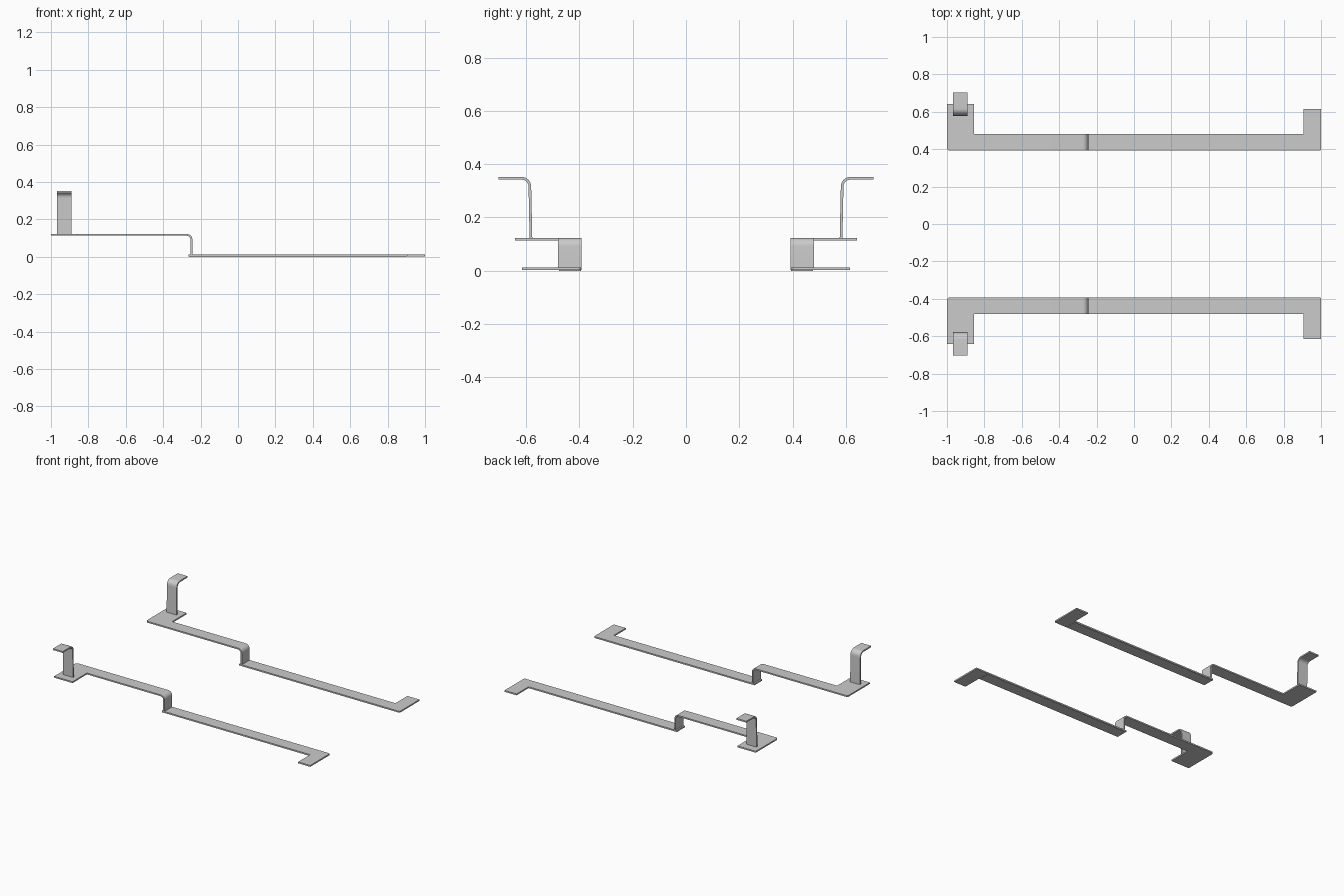
import bpy, bmesh
from math import sin, cos, pi
from mathutils import Vector

if "Cube" in bpy.data.objects:
    bpy.data.objects.remove(bpy.data.objects["Cube"])

T = 0.01  # sheet thickness


def finish(name, bm):
    """Make a smooth-shaded object mirrored across the y = 0 plane."""
    bmesh.ops.recalc_face_normals(bm, faces=bm.faces)
    mesh = bpy.data.meshes.new(name)
    bm.to_mesh(mesh)
    bm.free()
    ob = bpy.data.objects.new(name, mesh)
    bpy.context.collection.objects.link(ob)
    m = ob.modifiers.new("Mirror", 'MIRROR')
    m.use_axis = (False, True, False)
    m.use_mirror_merge = False
    bpy.ops.object.select_all(action='DESELECT')
    ob.select_set(True)
    bpy.context.view_layer.objects.active = ob
    bpy.ops.object.shade_smooth_by_angle(angle=0.6)
    return ob


def prism(name, outline, offset):
    """Extrude a flat outline along a vector into a closed solid."""
    bm = bmesh.new()
    face = bm.faces.new([bm.verts.new(p) for p in outline])
    ext = bmesh.ops.extrude_face_region(bm, geom=[face], use_keep_orig=True)
    verts = [g for g in ext["geom"] if isinstance(g, bmesh.types.BMVert)]
    bmesh.ops.translate(bm, verts=verts, vec=offset)
    return finish(name, bm)


def strip_profile(path):
    """Give a 2D centreline the sheet thickness and return a closed outline."""
    pts = [Vector(p) for p in path]
    a, b = [], []
    for i, p in enumerate(pts):
        d = (pts[min(i + 1, len(pts) - 1)] - pts[max(i - 1, 0)]).normalized()
        n = Vector((-d.y, d.x)) * T / 2
        a.append(p + n)
        b.append(p - n)
    return a + b[::-1]


def arc(cx, cz, r, a0, a1, n=8):
    return [(cx + r * cos(a0 + (a1 - a0) * i / n), cz + r * sin(a0 + (a1 - a0) * i / n))
            for i in range(n + 1)]


# Lower rail with outward foot
low = [(-0.265, 0.392), (0.995, 0.392), (1, 0.397), (1, 0.615),
       (0.905, 0.615), (0.905, 0.48), (-0.265, 0.48)]
prism("lower_rail", [(x, y, 0.002) for x, y in low], (0, 0, T))

# Small bend allowance strip under the lower rail
prism("lower_rail_base", [(-0.262, 0.395, 0), (0.9, 0.395, 0), (0.9, 0.477, 0), (-0.262, 0.477, 0)],
      (0, 0, 0.002))

# Upper mounting pad at the left end
pad = [(-0.99, 0.392), (-0.855, 0.392), (-0.855, 0.642), (-1, 0.642), (-1, 0.402)]
prism("upper_pad", [(x, y, 0.113) for x, y in pad], (0, 0, T))

# Upper arm that bends down onto the lower rail
step = [(-0.855, 0.118)] + arc(-0.275, 0.092, 0.026, pi / 2, 0) + [(-0.249, 0.012)]
prism("upper_arm_step", [(p.x, 0.392, p.y) for p in strip_profile(step)], (0, 0.088, 0))

# Upright hook standing on the pad and folding outward
hook = [(0.582, 0.123), (0.586, 0.312)] + arc(0.617, 0.316, 0.031, pi, pi / 2)[1:] + [(0.703, 0.347)]
prism("upright_hook", [(-0.967, p.x, p.y) for p in strip_profile(hook)], (0.077, 0, 0))
